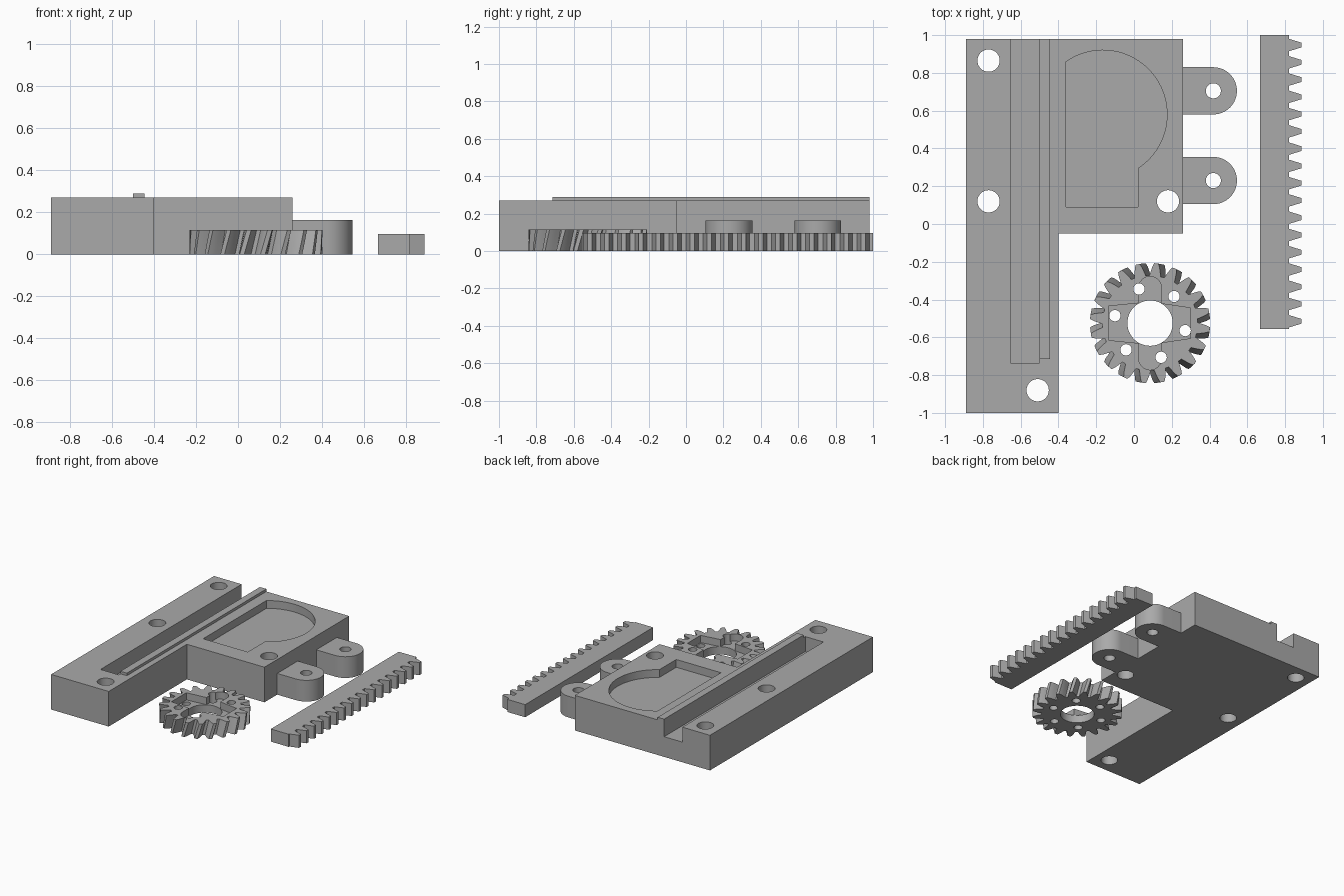
import bpy
import bmesh
from math import sin, cos, radians, atan2, pi

cube = bpy.data.objects.get("Cube")
if cube:
    bpy.data.objects.remove(cube, do_unlink=True)

grey = bpy.data.materials.new("plain grey")
grey.use_nodes = True
GREY = (0.4, 0.4, 0.4, 1)
grey.diffuse_color = GREY
grey.node_tree.nodes["Principled BSDF"].inputs["Base Color"].default_value = GREY


def arc(x, y, r, start, end, n):
    """Points along a circular arc, angles in radians."""
    return [(x + r * cos(start + (end - start) * i / n),
             y + r * sin(start + (end - start) * i / n)) for i in range(n + 1)]


def circle(x, y, r, n=40):
    return arc(x, y, r, 0, 2 * pi, n)[:-1]


def rect(x0, y0, x1, y1):
    return [(x0, y0), (x1, y0), (x1, y1), (x0, y1)]


def prism(name, outline, z0, z1, twist=0, layers=1, centre=(0, 0)):
    """Extrude a counter-clockwise outline, optionally twisting about centre."""
    bm = bmesh.new()
    cx, cy = centre
    rings = []
    for k in range(layers + 1):
        t = k / layers
        c, s = cos(twist * t), sin(twist * t)
        rings.append([bm.verts.new((cx + (x - cx) * c - (y - cy) * s,
                                    cy + (x - cx) * s + (y - cy) * c,
                                    z0 + (z1 - z0) * t)) for x, y in outline])
    bm.faces.new(rings[0][::-1])
    bm.faces.new(rings[-1])
    n = len(outline)
    for low, high in zip(rings, rings[1:]):
        for i in range(n):
            j = (i + 1) % n
            bm.faces.new((low[i], low[j], high[j], high[i]))
    mesh = bpy.data.meshes.new(name)
    bm.to_mesh(mesh)
    bm.free()
    mesh.materials.append(grey)
    obj = bpy.data.objects.new(name, mesh)
    bpy.context.collection.objects.link(obj)
    return obj


def activate(obj):
    bpy.ops.object.select_all(action='DESELECT')
    obj.select_set(True)
    bpy.context.view_layer.objects.active = obj


def cut(obj, outline, z0, z1):
    """Subtract a prism from obj."""
    cutter = prism("cutter", outline, z0, z1)
    cutter.hide_render = True
    mod = obj.modifiers.new("cut", 'BOOLEAN')
    mod.operation = 'DIFFERENCE'
    mod.solver = 'EXACT'
    mod.object = cutter
    activate(obj)
    bpy.ops.object.modifier_apply(modifier=mod.name)
    bpy.data.objects.remove(cutter, do_unlink=True)


def smooth(obj):
    activate(obj)
    bpy.ops.object.shade_smooth_by_angle(angle=radians(30))


# L-shaped base plate
TOP = 0.27
base = prism("base_plate", [(-0.89, -1), (-0.40, -1), (-0.40, -0.05),
                            (0.26, -0.05), (0.26, 0.98), (-0.89, 0.98)], 0, TOP)
for x, y in [(-0.77, 0.865), (-0.77, 0.12), (0.18, 0.12), (-0.51, -0.88)]:
    cut(base, circle(x, y, 0.059), -0.1, 0.4)

# Rack slot, open at the back
cut(base, rect(-0.655, -0.735, -0.50, 1.1), 0.155, 0.4)

# Motor pocket: a circle merged with a rectangle
px, py = -0.165, 0.58
pocket = [(-0.36, 0.09), (0.02, 0.09)] + arc(
    px, py, 0.34, atan2(-0.285, 0.185), atan2(0.28, -0.195), 48)
cut(base, pocket, 0.21, 0.4)
smooth(base)

# Guide rail beside the slot
prism("guide_rail", rect(-0.50, -0.715, -0.445, 0.98), TOP - 0.005, 0.29)

# Mounting tabs
for name, y in [("back_tab", 0.705), ("front_tab", 0.23)]:
    tab = prism(name, [(0.255, y - 0.125)] + arc(0.42, y, 0.125, -pi / 2, pi / 2, 32)
                + [(0.255, y + 0.125)], 0, 0.163)
    cut(tab, circle(0.42, y, 0.04, 32), -0.1, 0.4)
    smooth(tab)

# Toothed rack
PITCH = 0.0914
teeth = []
for i in range(17):
    y = -0.515 + i * PITCH
    teeth += [(0.82, y - 0.033), (0.888, y - 0.012), (0.888, y + 0.012), (0.82, y + 0.033)]
prism("toothed_rack", [(0.668, -0.555), (0.82, -0.555)] + teeth
      + [(0.82, 1.0), (0.668, 1.0)], 0, 0.097)

# Helical pinion
gx, gy, COUNT = 0.085, -0.525, 20
flank = [(0.252, 6.8), (0.265, 5.9), (0.28, 4.9), (0.3, 3.6), (0.318, 2.0)]
outline = []
for i in range(COUNT):
    mid = 360 / COUNT * i + 6
    sides = [(r, -a) for r, a in flank] + [(r, a) for r, a in reversed(flank)]
    outline += [(gx + r * cos(radians(mid + a)), gy + r * sin(radians(mid + a)))
                for r, a in sides]
gear = prism("pinion_gear", outline, 0, 0.115, radians(6), 4, (gx, gy))

# Cross-shaped horn recess, shaft hole and ring of screw holes
FLOOR = 0.06
cut(gear, [(gx - 0.22, gy - 0.09), (gx, gy - 0.112), (gx + 0.215, gy - 0.08),
           (gx + 0.215, gy + 0.08), (gx, gy + 0.112), (gx - 0.22, gy + 0.09)], FLOOR, 0.4)
cut(gear, arc(gx, gy - 0.187, 0.06, pi, 2 * pi, 20)
    + arc(gx, gy + 0.187, 0.06, 0, pi, 20), FLOOR, 0.4)
cut(gear, circle(gx, gy, 0.12, 48), -0.1, 0.4)
for i in range(6):
    a = radians(-12 + 60 * i)
    cut(gear, circle(gx + 0.19 * cos(a), gy + 0.19 * sin(a), 0.03, 24), -0.1, 0.4)
smooth(gear)
